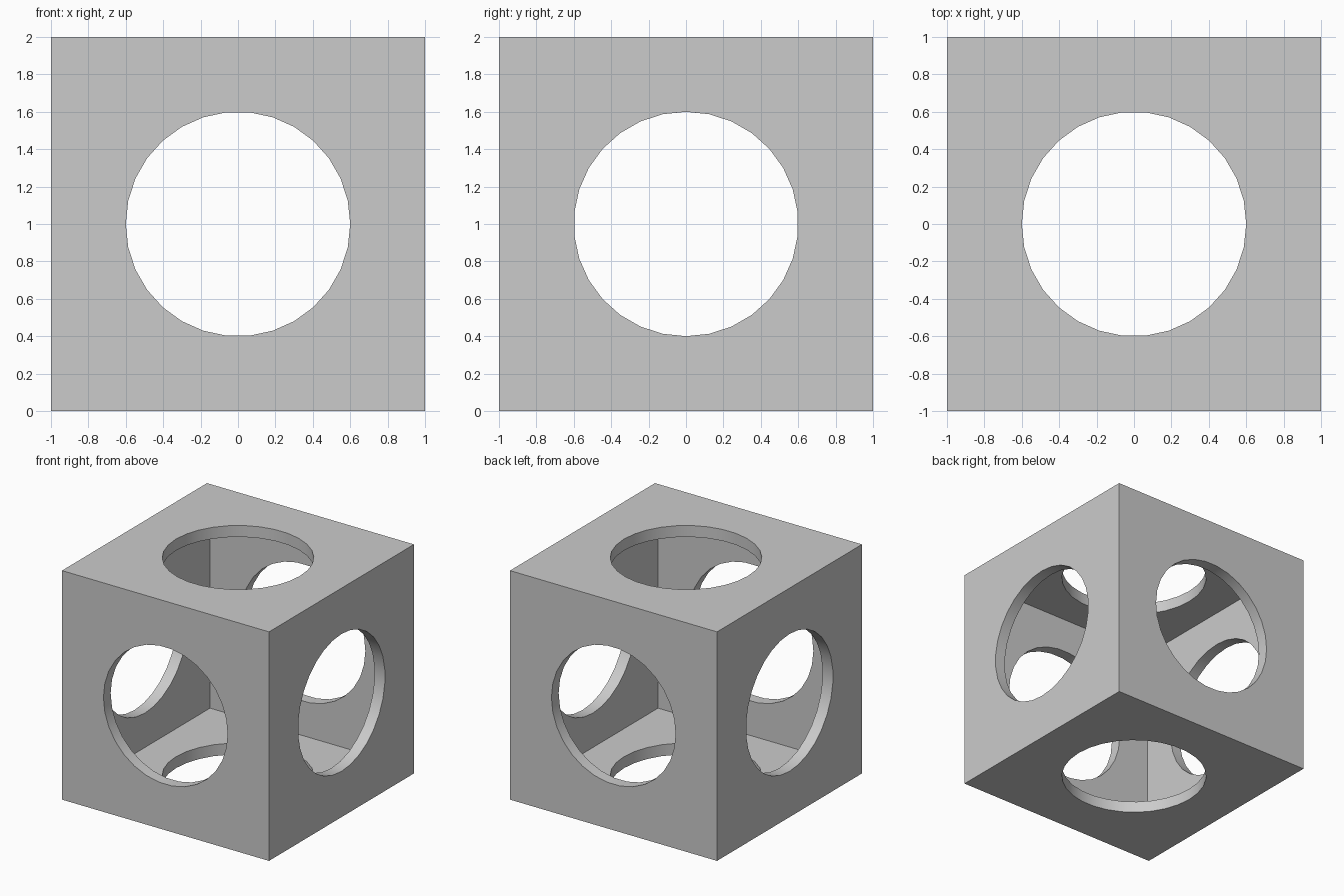
import bpy
import bmesh
from math import pi, radians
from mathutils import Matrix

SIZE, WALL, HOLE_RADIUS, HOLE_SIDES = 2.0, 0.1, 0.6, 30
CENTRE = Matrix.Translation((0, 0, SIZE / 2))

default_cube = bpy.data.objects.get("Cube")
if default_cube:
    bpy.data.objects.remove(default_cube, do_unlink=True)

# Single grey material
grey = bpy.data.materials.new("grey")
grey.use_nodes = True
colour = (0.6, 0.6, 0.6, 1)
grey.diffuse_color = colour
grey.node_tree.nodes["Principled BSDF"].inputs["Base Color"].default_value = colour


def make_object(name, bm):
    mesh = bpy.data.meshes.new(name)
    bm.to_mesh(mesh)
    bm.free()
    mesh.materials.append(grey)
    obj = bpy.data.objects.new(name, mesh)
    bpy.context.collection.objects.link(obj)
    return obj


def box(name, size):
    bm = bmesh.new()
    bmesh.ops.create_cube(bm, size=size, matrix=CENTRE)
    return make_object(name, bm)


def hole(name, turn):
    bm = bmesh.new()
    spin = Matrix.Rotation(pi / 2, 4, "Z")
    bmesh.ops.create_cone(bm, cap_ends=True, segments=HOLE_SIDES,
                          radius1=HOLE_RADIUS, radius2=HOLE_RADIUS,
                          depth=SIZE * 1.5, matrix=CENTRE @ turn @ spin)
    return make_object(name, bm)


# Outer cube, hollowed out and pierced along each axis
shell = box("hollow_cube", SIZE)
cutters = [
    box("cavity_cutter", SIZE - 2 * WALL),
    hole("vertical_hole_cutter", Matrix.Identity(4)),
    hole("front_hole_cutter", Matrix.Rotation(pi / 2, 4, "X")),
    hole("side_hole_cutter", Matrix.Rotation(pi / 2, 4, "Y")),
]
bpy.ops.object.select_all(action="DESELECT")
shell.select_set(True)
bpy.context.view_layer.objects.active = shell
for cutter in cutters:
    cutter.hide_render = True
    cut = shell.modifiers.new(cutter.name, "BOOLEAN")
    cut.operation = "DIFFERENCE"
    cut.solver = "EXACT"
    cut.object = cutter
    bpy.ops.object.modifier_apply(modifier=cut.name)
    bpy.data.objects.remove(cutter, do_unlink=True)

# Smooth hole walls with crisp rims
bpy.ops.object.shade_smooth_by_angle(angle=radians(30))
